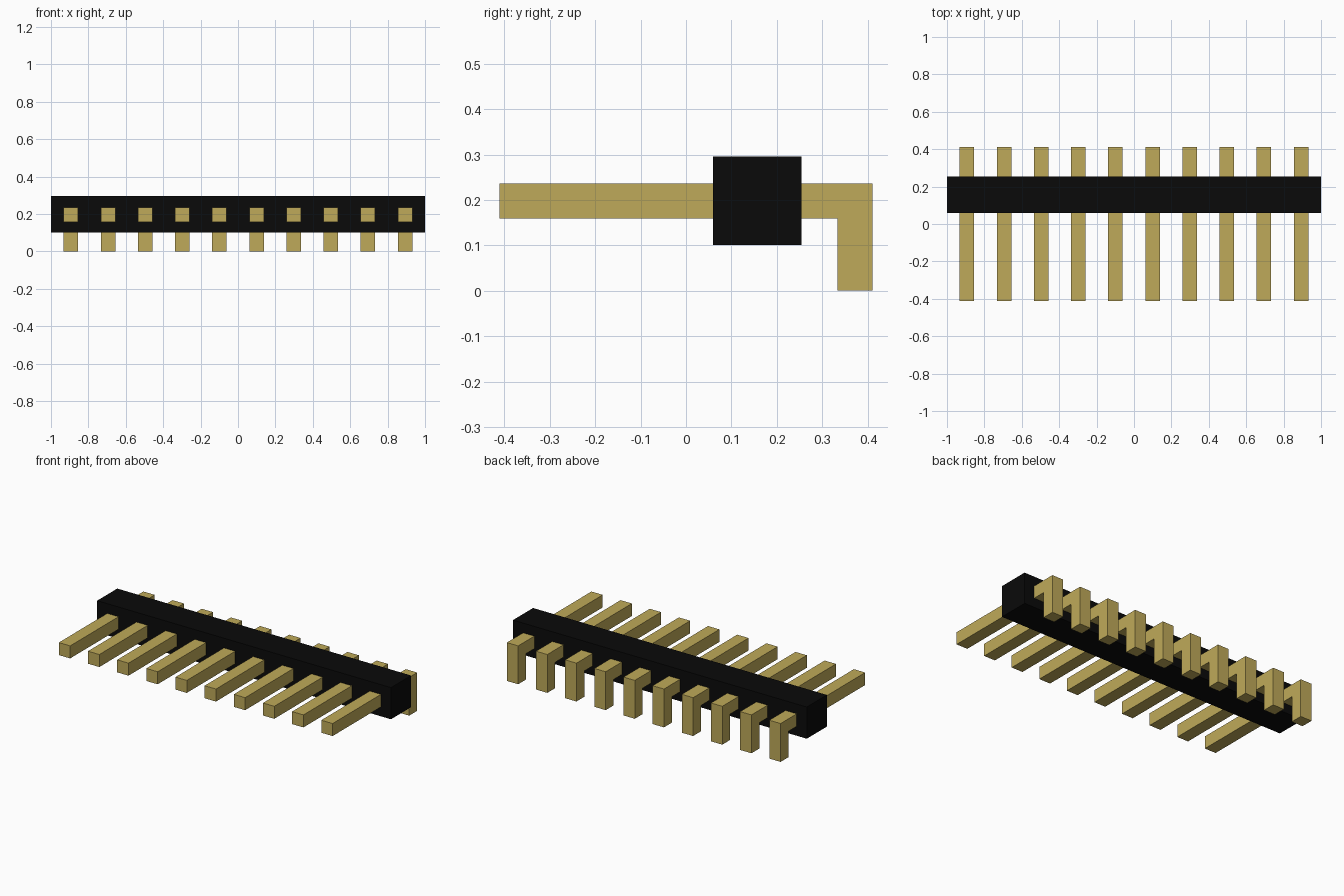
import bpy
import bmesh

cube = bpy.data.objects.get("Cube")
if cube:
    bpy.data.objects.remove(cube, do_unlink=True)

PIN_COUNT = 10
PITCH = 0.1985
PIN_WIDTH = 0.077


def make_material(name, color):
    mat = bpy.data.materials.new(name)
    mat.use_nodes = True
    mat.diffuse_color = color
    bsdf = next(n for n in mat.node_tree.nodes if n.type == "BSDF_PRINCIPLED")
    bsdf.inputs["Base Color"].default_value = color
    return mat


def extrude_profile(name, profile, x_center, width, mat):
    """Extrude a closed (y, z) profile along x."""
    bm = bmesh.new()
    face = bm.faces.new([bm.verts.new((x_center - width / 2, y, z)) for y, z in profile])
    result = bmesh.ops.extrude_face_region(bm, geom=[face])
    moved = [v for v in result["geom"] if isinstance(v, bmesh.types.BMVert)]
    bmesh.ops.translate(bm, vec=(width, 0, 0), verts=moved)
    bmesh.ops.recalc_face_normals(bm, faces=bm.faces)
    mesh = bpy.data.meshes.new(name)
    bm.to_mesh(mesh)
    bm.free()
    mesh.materials.append(mat)
    obj = bpy.data.objects.new(name, mesh)
    bpy.context.collection.objects.link(obj)
    return obj


black = make_material("black plastic", (0.003, 0.003, 0.003, 1))
gold = make_material("gold metal", (0.52, 0.40, 0.10, 1))

# Insulating bar
bar = [(0.059, 0.101), (0.254, 0.101), (0.254, 0.296), (0.059, 0.296)]
extrude_profile("housing_bar", bar, 0, 2, black)

# Right-angle pins: long straight front, short leg bent down behind
front, back, top = -0.411, 0.411, 0.236
under = top - PIN_WIDTH
pin = [(front, under), (back - PIN_WIDTH, under), (back - PIN_WIDTH, 0),
       (back, 0), (back, top), (front, top)]
for i in range(PIN_COUNT):
    x = (i - (PIN_COUNT - 1) / 2) * PITCH
    extrude_profile(f"bent_pin_{i + 1}", pin, x, PIN_WIDTH, gold)
